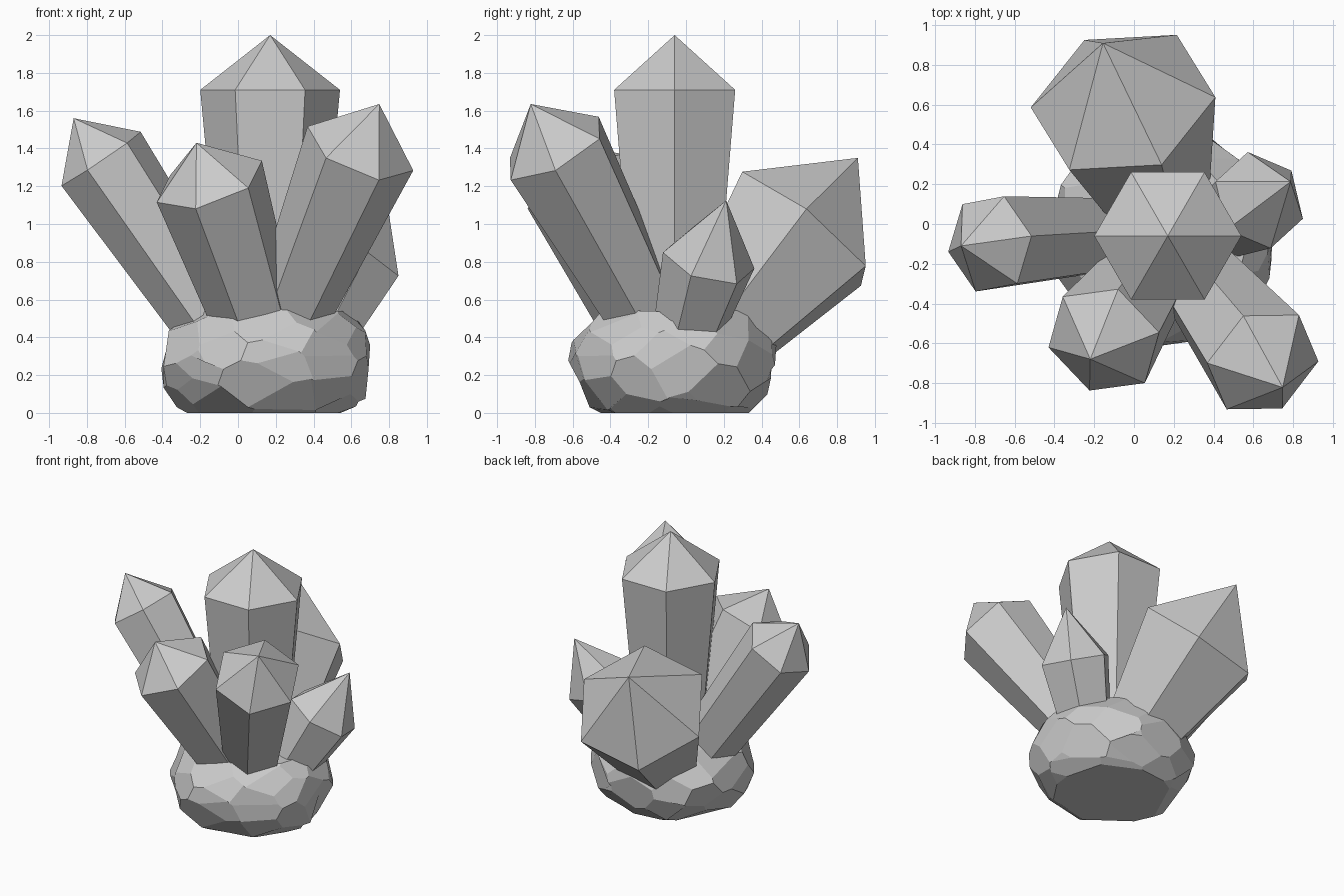
import bpy, bmesh, math, random
from mathutils import Vector, Matrix

if "Cube" in bpy.data.objects:
    bpy.data.objects.remove(bpy.data.objects["Cube"])

random.seed(7)


def make_object(name, bm):
    bmesh.ops.recalc_face_normals(bm, faces=bm.faces[:])
    mesh = bpy.data.meshes.new(name)
    bm.to_mesh(mesh)
    bm.free()
    obj = bpy.data.objects.new(name, mesh)
    bpy.context.collection.objects.link(obj)
    return obj


def crystal(name, centre, tip, corner, length, taper):
    """Six-sided point: shoulder centre, tip, one shoulder corner offset, shaft length, foot scale."""
    centre, tip, corner = Vector(centre), Vector(tip), Vector(corner)
    axis = (tip - centre).normalized()
    corner -= axis * corner.dot(axis)
    foot = centre - axis * length
    bm = bmesh.new()
    top, low = [], []
    for i in range(6):
        arm = Matrix.Rotation(i * math.pi / 3, 3, axis) @ corner
        top.append(bm.verts.new(centre + arm))
        low.append(bm.verts.new(foot + arm * taper))
    point = bm.verts.new(tip)
    for i in range(6):
        j = (i + 1) % 6
        bm.faces.new((low[i], low[j], top[j], top[i]))
        bm.faces.new((top[i], top[j], point))
    bm.faces.new(low[::-1])
    return make_object(name, bm)


# Crystals
crystal("centre_crystal", (.17, -.06, 1.71), (.17, -.06, 2.0), (.37, 0, 0), 1.5, .62)
crystal("left_crystal", (-.725, -.10, 1.345), (-.87, -.11, 1.56), (-.215, -.04, -.135), 1.38, .72)
crystal("front_crystal", (-.152, -.583, 1.225), (-.22, -.68, 1.43), (-.28, -.04, -.105), 1.2, .65)
crystal("front_right_crystal", (.648, -.695, 1.40), (.748, -.822, 1.635), (.283, 0, -.109), 1.36, .6)
crystal("right_crystal", (.63, .12, .807), (.788, .213, 1.125), (.217, -.095, -.087), .7, .6)
crystal("back_crystal", (-.055, .612, .975), (-.156, .91, 1.35), (.463, .03, .11), 1.0, .47)

# Rock base: a block chipped by many planes around a squat ellipsoid
mid = Vector((.155, -.06, .27))
size = Vector((.545, .53, .385))
bm = bmesh.new()
bmesh.ops.create_cube(bm, size=1.6, matrix=Matrix.Translation(mid))


def chip(point, normal):
    geom = bm.verts[:] + bm.edges[:] + bm.faces[:]
    cut = bmesh.ops.bisect_plane(bm, geom=geom, dist=1e-5, plane_co=point,
                                 plane_no=normal, clear_outer=True)["geom_cut"]
    edges = [e for e in cut if isinstance(e, bmesh.types.BMEdge)]
    if edges:
        bmesh.ops.contextual_create(bm, geom=edges)


count = 75
for i in range(count):
    h = 1 - 2 * (i + .5) / count
    a = i * 2.39996 + random.uniform(-.25, .25)
    r = math.sqrt(1 - h * h)
    p = Vector((r * math.cos(a), r * math.sin(a), h))
    n = Vector([p[k] / size[k] for k in range(3)]).normalized()
    spot = Vector([p[k] * size[k] for k in range(3)])
    chip(mid + spot * random.uniform(.97, 1.03), n)
chip((0, 0, .54), Vector((0, 0, 1)))
chip((0, 0, 0), Vector((0, 0, -1)))

# Rough up the corners, keeping the underside flat
for v in bm.verts:
    if v.co.z > .01:
        v.co += Vector([random.uniform(-.012, .012) for _ in range(3)])
        v.co.z = max(v.co.z, .015)
make_object("rock_base", bm)
